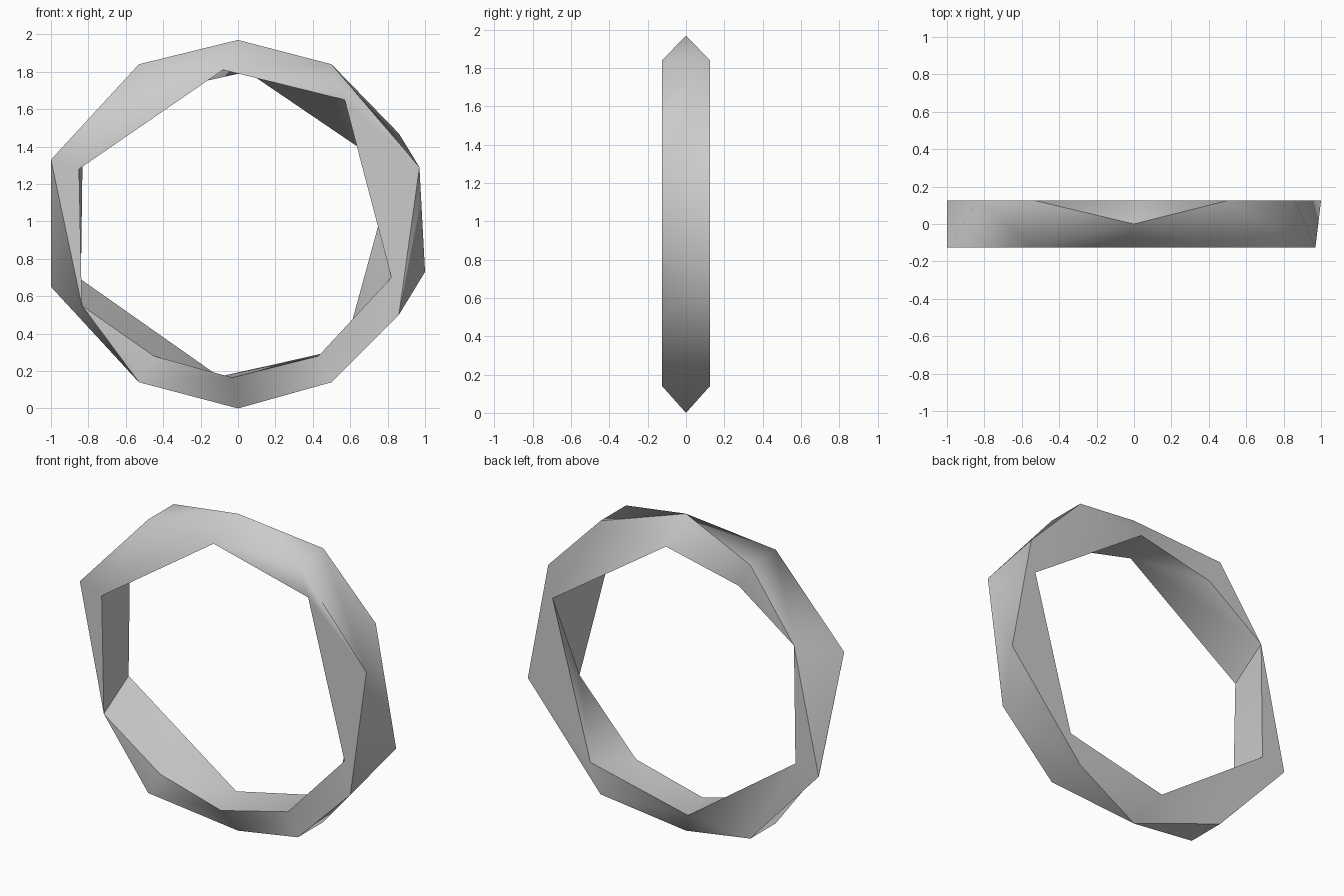
import bpy, math

if "Cube" in bpy.data.objects:
    bpy.data.objects.remove(bpy.data.objects["Cube"])

W = 0.125          # half width of the band
CZ = 0.985         # height of the ring centre
TOP, BOTTOM = (0, 0, 1.97), (0, 0, 0)

def rim(y, points):
    return [(x, y, z) for x, z in points]

# rims run counter-clockwise seen from the front, starting at the top
front_outer = [TOP] + rim(-W, [(-.53, 1.84), (-1, 1.33), (-.835, .55), (-.53, .14)]) \
    + [BOTTOM] + rim(-W, [(.5, .14), (.86, .5), (.97, 1.29), (.5, 1.84)])
back_outer = [TOP] + rim(W, [(-.53, 1.84), (-.83, 1.42), (-1, .65), (-.53, .14)]) \
    + [BOTTOM] + rim(W, [(.5, .14), (1, .73), (.86, 1.47), (.5, 1.84)])
front_inner = rim(-W, [(-.08, 1.81), (-.85, 1.28), (-.835, .55), (-.45, .28),
                       (-.03, .165), (.43, .28), (.82, .7), (.57, 1.65)])
back_inner = rim(W, [(.05, 1.8), (-.45, 1.69), (-.83, 1.42), (-.84, .69),
                     (-.1, .17), (.57, .32), (.83, 1.27)])

verts, index, faces = [], {}, []

def vid(p):
    if p not in index:
        index[p] = len(verts)
        verts.append(p)
    return index[p]

def angles(loop):
    out = []
    for x, y, z in loop:
        a = math.degrees(math.atan2(z - CZ, x))
        out.append(a if a > 80 else a + 360)
    return out + [out[0] + 360]

def zip_loops(a, b, bias=0):
    """Fill the strip between two closed rims with triangles, ordered by angle."""
    aa, ab = angles(a), angles(b)
    i = j = 0
    while i < len(a) or j < len(b):
        pa, pb = a[i % len(a)], b[j % len(b)]
        if j == len(b) or (i < len(a) and aa[i + 1] <= ab[j + 1] - bias):
            i += 1
            new = a[i % len(a)]
        else:
            j += 1
            new = b[j % len(b)]
        tri = [vid(pa), vid(new), vid(pb)]
        if len(set(tri)) == 3:
            faces.append(tri)

zip_loops(front_outer, front_inner, 8)   # front side
zip_loops(back_outer, front_outer)       # outside of the band
zip_loops(back_inner, back_outer)        # back side
zip_loops(front_inner, back_inner)       # inside of the band

mesh = bpy.data.meshes.new("faceted_ring")
mesh.from_pydata(verts, [], faces)
mesh.validate()
ring = bpy.data.objects.new("faceted_ring", mesh)
bpy.context.collection.objects.link(ring)
bpy.context.view_layer.objects.active = ring
ring.select_set(True)

# consistent outward normals, soft shading over shallow edges
bpy.ops.object.mode_set(mode='EDIT')
bpy.ops.mesh.select_all(action='SELECT')
bpy.ops.mesh.normals_make_consistent(inside=False)
bpy.ops.object.mode_set(mode='OBJECT')
bpy.ops.object.shade_smooth_by_angle(angle=math.radians(55))
